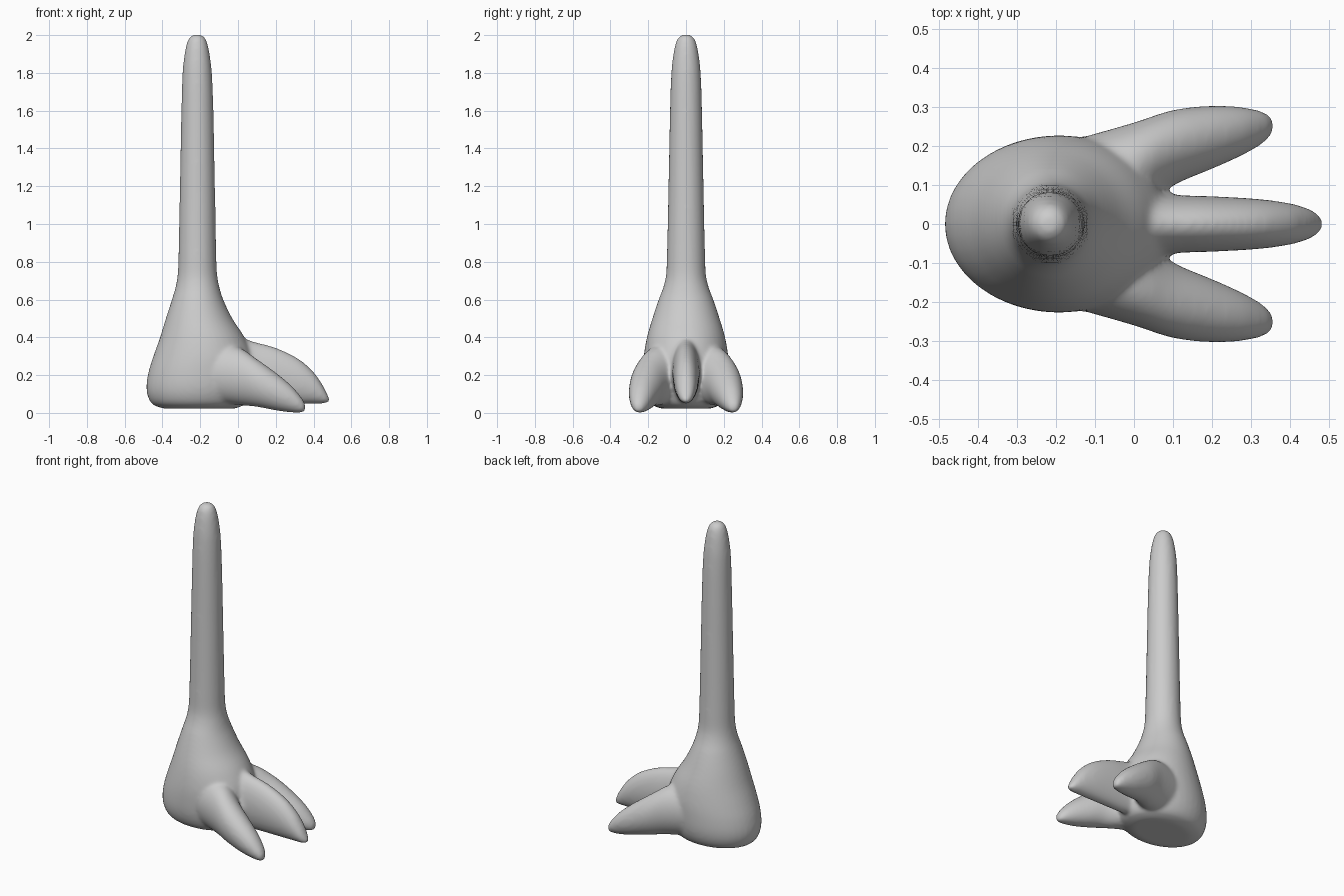
import bpy, bmesh, math
from mathutils import Vector

N = 40      # points around each ring
STEPS = 4   # rings added between the given stations


def refine(stations):
    """Catmull-Rom pass through the stations."""
    P = [Vector(s) for s in stations]
    out = []
    for i in range(len(P) - 1):
        a, b, c, d = P[max(i - 1, 0)], P[i], P[i + 1], P[min(i + 2, len(P) - 1)]
        h = c[0] - b[0]
        # slopes per unit of the first column, so uneven spacing stays smooth
        m0 = (c - a) / (c[0] - a[0]) * h
        m1 = (d - b) / (d[0] - b[0]) * h
        for k in range(STEPS):
            t = k / STEPS
            t2, t3 = t * t, t * t * t
            out.append(b * (2*t3 - 3*t2 + 1) + m0 * (t3 - 2*t2 + t)
                       + c * (3*t2 - 2*t3) + m1 * (t3 - t2))
    return out + [P[-1]]


def loft(bm, stations, place):
    """Skin a closed tube through elliptical rings."""
    rings = []
    for s in refine(stations):
        rings.append([bm.verts.new(place(s, math.cos(2*math.pi*i/N), math.sin(2*math.pi*i/N)))
                      for i in range(N)])
    for r, q in zip(rings, rings[1:]):
        for i in range(N):
            j = (i + 1) % N
            bm.faces.new((r[i], r[j], q[j], q[i]))
    bm.faces.new(rings[0])
    bm.faces.new(rings[-1])


def upright(s, c, n):
    z, x0, x1, w = s
    return ((x0 + x1)/2 + (x1 - x0)/2*c, w*n, z)


def toe_ring(side):
    def place(s, c, n):
        x, y, w, z0, z1 = s
        return (x, side*(y + w*c), (z0 + z1)/2 + (z1 - z0)/2*n)
    return place


# z, back x, front x, half width
body = [(0.022, -0.39, -0.02, 0.13), (0.04, -0.445, 0.03, 0.175), (0.08, -0.475, 0.06, 0.205),
        (0.14, -0.485, 0.08, 0.222), (0.22, -0.473, 0.085, 0.227), (0.30, -0.448, 0.08, 0.224),
        (0.40, -0.413, 0.035, 0.207), (0.50, -0.382, -0.03, 0.178), (0.60, -0.35, -0.078, 0.145),
        (0.66, -0.332, -0.097, 0.122), (0.72, -0.321, -0.109, 0.107), (0.80, -0.316, -0.114, 0.102),
        (1.2, -0.308, -0.122, 0.093), (1.6, -0.30, -0.130, 0.085), (1.8, -0.294, -0.138, 0.078),
        (1.9, -0.283, -0.150, 0.067), (1.96, -0.270, -0.163, 0.054), (1.99, -0.255, -0.178, 0.039),
        (2.003, -0.235, -0.198, 0.018)]

# x, centre y, half width, bottom z, top z
middle_toe = [(-0.10, 0, 0.10, 0.06, 0.42), (0.0, 0, 0.09, 0.055, 0.405), (0.08, 0, 0.076, 0.05, 0.378),
              (0.2, 0, 0.071, 0.05, 0.345), (0.32, 0, 0.064, 0.05, 0.287), (0.40, 0, 0.053, 0.05, 0.217),
              (0.45, 0, 0.039, 0.05, 0.145), (0.475, 0, 0.024, 0.053, 0.095), (0.485, 0, 0.01, 0.06, 0.075)]
side_toe = [(-0.14, 0.11, 0.11, 0.06, 0.37), (0.0, 0.145, 0.115, 0.042, 0.35), (0.1, 0.195, 0.097, 0.032, 0.285),
            (0.2, 0.222, 0.081, 0.013, 0.213), (0.28, 0.238, 0.061, 0.002, 0.147),
            (0.33, 0.247, 0.041, 0.0, 0.09), (0.35, 0.251, 0.025, 0.004, 0.06), (0.358, 0.252, 0.01, 0.012, 0.04)]

bm = bmesh.new()
loft(bm, body, upright)
loft(bm, middle_toe, toe_ring(1))
for side in (1, -1):
    loft(bm, side_toe, toe_ring(side))
bmesh.ops.recalc_face_normals(bm, faces=bm.faces)
me = bpy.data.meshes.new("leg_with_foot")
bm.to_mesh(me)
bm.free()
leg = bpy.data.objects.new("leg_with_foot", me)
bpy.context.collection.objects.link(leg)

# Fuse the parts into one skin and soften the joins
fuse = leg.modifiers.new("fuse", 'REMESH')
fuse.mode = 'VOXEL'
fuse.voxel_size = 0.01
fuse.use_smooth_shade = True
soften = leg.modifiers.new("soften", 'SMOOTH')
soften.factor = 0.5
soften.iterations = 12
